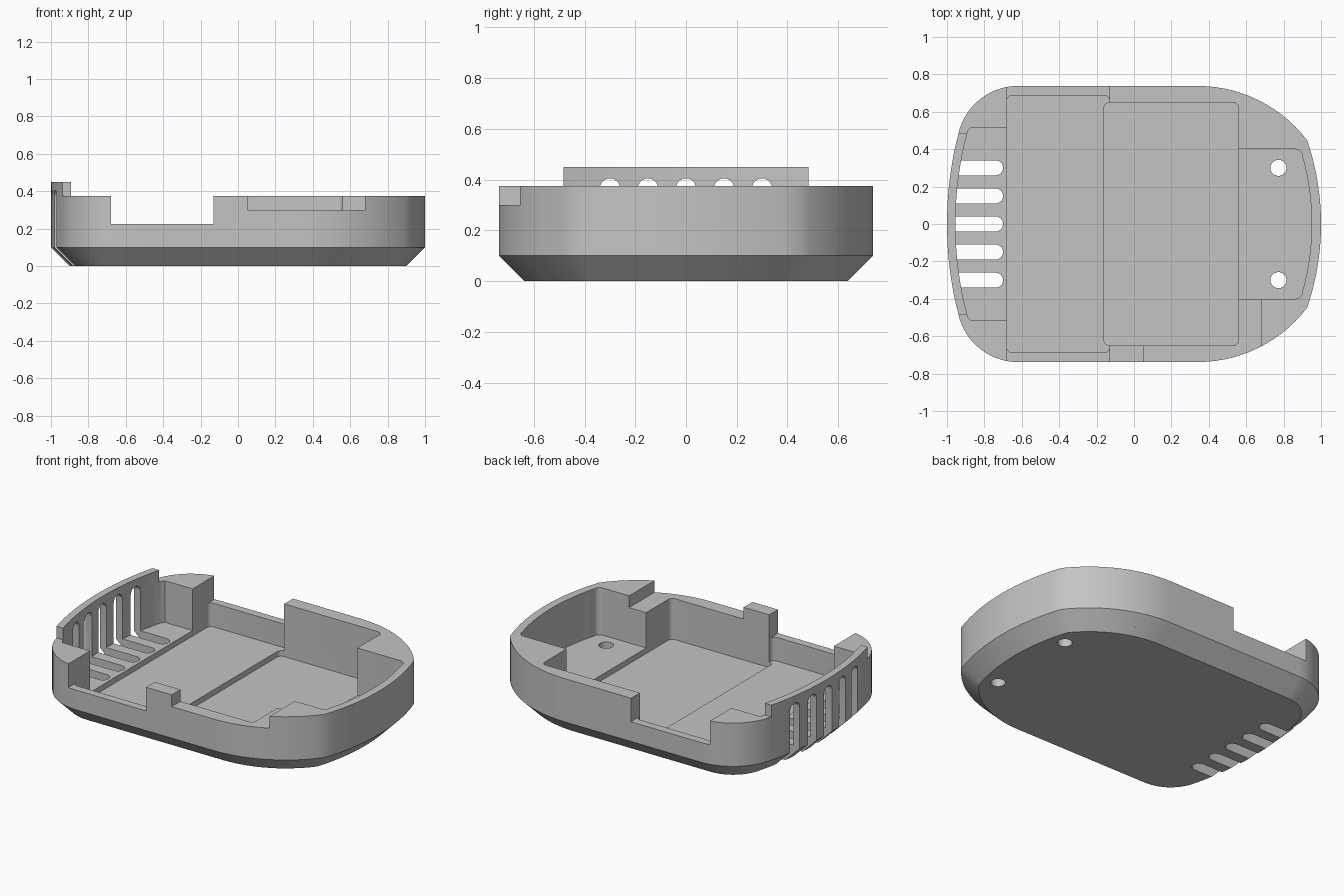
import bpy, bmesh
from math import cos, sin, radians
from mathutils import Vector

if "Cube" in bpy.data.objects:
    bpy.data.objects.remove(bpy.data.objects["Cube"], do_unlink=True)

grey = bpy.data.materials.new("plain_grey")
grey.use_nodes = True
GREY = (0.55, 0.55, 0.55, 1)
grey.diffuse_color = GREY
grey.node_tree.nodes["Principled BSDF"].inputs["Base Color"].default_value = GREY

RIM, LIP, ABOVE = 0.375, 0.45, 0.6


def arc(cx, cy, r, a0, a1, n):
    angles = [radians(a0 + (a1 - a0) * i / n) for i in range(n + 1)]
    return [(cx + r * cos(a), cy + r * sin(a)) for a in angles]


def mirrored(half):
    """Close a half outline (y >= 0) by mirroring it in y."""
    return half + [(x, -y) for x, y in reversed(half) if y > 1e-5]


def rounded_rect(x0, x1, y, r):
    return mirrored(arc(x0 + r, y - r, r, 180, 90, 6) + arc(x1 - r, y - r, r, 90, 0, 6))


def rect(x0, x1, y0, y1):
    return [(x0, y0), (x1, y0), (x1, y1), (x0, y1)]


def inset(points, d):
    """Offset a clockwise outline inwards with mitred corners."""
    out = []
    for i, p in enumerate(points):
        p = Vector(p)
        a = (p - Vector(points[i - 1])).normalized()
        b = (Vector(points[(i + 1) % len(points)]) - p).normalized()
        na, nb = Vector((a.y, -a.x)), Vector((b.y, -b.x))
        q = p + (na + nb) * (d / (1 + na.dot(nb)))
        out.append((q.x, q.y))
    return out


def loft(name, rings):
    """Solid through a stack of equal-length rings of 3D points."""
    bm = bmesh.new()
    vs = [[bm.verts.new(p) for p in ring] for ring in rings]
    bm.faces.new(vs[0])
    bm.faces.new(vs[-1])
    n = len(vs[0])
    for lo, hi in zip(vs, vs[1:]):
        for i in range(n):
            j = (i + 1) % n
            bm.faces.new((lo[i], lo[j], hi[j], hi[i]))
    bmesh.ops.recalc_face_normals(bm, faces=bm.faces)
    mesh = bpy.data.meshes.new(name)
    bm.to_mesh(mesh)
    bm.free()
    mesh.materials.append(grey)
    ob = bpy.data.objects.new(name, mesh)
    bpy.context.collection.objects.link(ob)
    return ob


def prism_z(name, pts, lo, hi):
    return loft(name, [[(x, y, z) for x, y in pts] for z in (lo, hi)])


def prism_x(name, pts, lo, hi):
    return loft(name, [[(x, y, z) for y, z in pts] for x in (lo, hi)])


# Shell: outer outline with a chamfered underside
outline = mirrored(
    arc(0.95, 0, 1.95, 180, 165.75, 8)[:-1]
    + arc(-0.62, 0.411, 0.327, 168, 90, 14)
    + arc(0.34, 0.003, 0.735, 90, 37.2, 14)[:-1]
    + arc(-0.387, 0, 1.387, 18.8, 0, 8))
shell = loft("case_shell", [
    [(x, y, 0) for x, y in inset(outline, 0.1)],
    [(x, y, 0.1) for x, y in outline],
    [(x, y, LIP) for x, y in outline]])

cutters = []
# Lower the rim everywhere except the raised end lip
cutters.append(prism_z("rim_cut", rect(-0.88, 1.2, -1, 1), RIM, ABOVE))
for s in (-1, 1):
    cutters.append(prism_z("lip_end_cut", rect(-1.2, -0.8, *sorted((0.483 * s, s))), RIM, ABOVE))

# Inner pockets
end_pocket = mirrored(arc(0.95, 0, 1.905, 180, 165, 8) + [(-0.875, 0.515), (-0.6, 0.515)])
cutters.append(prism_z("vent_pocket", end_pocket, 0.11, ABOVE))
cutters.append(prism_z("middle_pocket", rounded_rect(-0.68, -0.13, 0.687, 0.03), 0.075, ABOVE))
cutters.append(prism_z("deep_pocket", rounded_rect(-0.16, 0.56, 0.65, 0.03), 0.04, ABOVE))
far_pocket = mirrored([(0.5, 0.4)] + arc(0.862, 0.36, 0.04, 90, 15, 6)
                      + arc(-0.387, 0, 1.337, 15.5, 0, 8))
cutters.append(prism_z("far_pocket", far_pocket, 0.075, ABOVE))

# Openings in the side walls
cutters.append(prism_z("side_notch_front", rect(-0.68, -0.13, -1, -0.6), 0.225, ABOVE))
cutters.append(prism_z("side_notch_back", rect(-0.68, -0.13, 0.6, 1), 0.225, ABOVE))
cutters.append(prism_z("shallow_notch", rect(0.05, 0.68, -1, -0.4), 0.3, ABOVE))

# Vent slots through the end wall and the floor
for i in range(-2, 3):
    y, r = 0.15 * i, 0.04
    wall = [(y + r, -0.1)] + arc(y, 0.405 - r, r, 0, 180, 12) + [(y - r, -0.1)]
    cutters.append(prism_x("wall_slot", wall, -1.2, -0.8))
    floor = [(-1.1, y - r)] + arc(-0.70 - r, y, r, -90, 90, 12) + [(-1.1, y + r)]
    cutters.append(prism_z("floor_slot", floor, -0.1, 0.2))

# Screw holes
for s in (-1, 1):
    cutters.append(prism_z("screw_hole", arc(0.772, 0.3 * s, 0.043, 0, 345, 23), -0.1, 0.2))

# Cut everything out of the shell
bpy.ops.object.select_all(action="DESELECT")
shell.select_set(True)
bpy.context.view_layer.objects.active = shell
for c in cutters:
    mod = shell.modifiers.new("cut", "BOOLEAN")
    mod.operation = "DIFFERENCE"
    mod.solver = "EXACT"
    mod.object = c
    bpy.ops.object.modifier_apply(modifier=mod.name)
    bpy.data.objects.remove(c, do_unlink=True)

bpy.ops.object.shade_smooth_by_angle(angle=radians(30))
